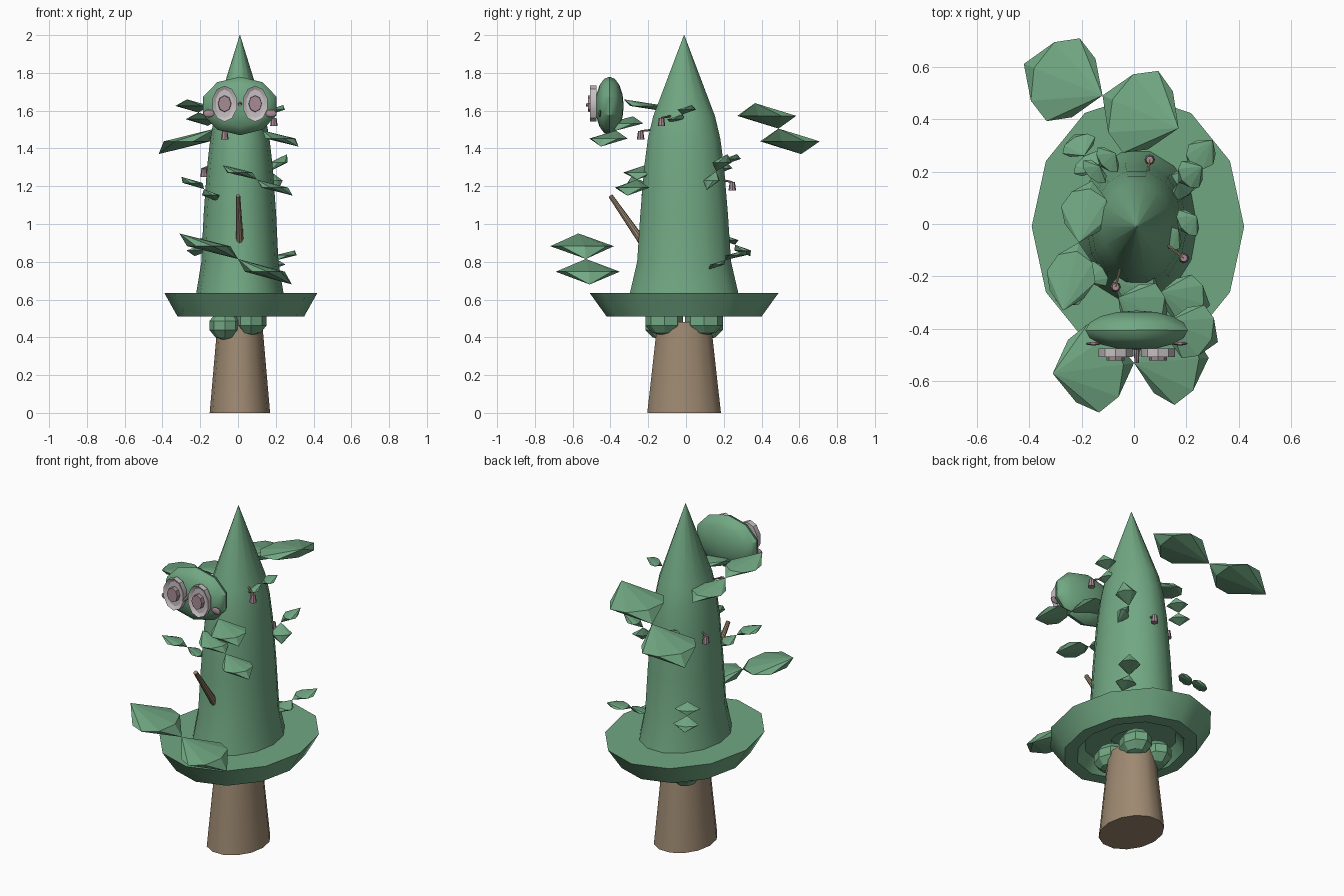
import bpy, bmesh, math
from mathutils import Vector, Matrix

if "Cube" in bpy.data.objects:
    bpy.data.objects.remove(bpy.data.objects["Cube"])


def material(name, rgb):
    m = bpy.data.materials.new(name)
    m.diffuse_color = (*rgb, 1)
    m.use_nodes = True
    m.node_tree.nodes["Principled BSDF"].inputs["Base Color"].default_value = m.diffuse_color
    return m


GREEN = material("leaf green", (0.165, 0.39, 0.225))
BROWN = material("bark brown", (0.34, 0.25, 0.165))
GREY = material("pale grey", (0.58, 0.53, 0.55))
PINK = material("dusty pink", (0.39, 0.26, 0.30))


def finish(bm, name, mat, angle=35):
    """Turn a bmesh into an object, smooth below the given angle."""
    bmesh.ops.recalc_face_normals(bm, faces=bm.faces)
    me = bpy.data.meshes.new(name)
    bm.to_mesh(me)
    bm.free()
    me.materials.append(mat)
    if angle:
        me.shade_smooth()
        me.set_sharp_from_angle(angle=math.radians(angle))
    ob = bpy.data.objects.new(name, me)
    bpy.context.collection.objects.link(ob)
    return ob


def lathe(name, mat, profile, center, sides=12, closed=False):
    """Elliptical rings (rx, ry, z) stacked around an upright axis."""
    bm = bmesh.new()
    rings = []
    for rx, ry, z in profile:
        rings.append([bm.verts.new((center[0] + rx * math.cos(a), center[1] + ry * math.sin(a), z))
                      for a in (2 * math.pi * i / sides for i in range(sides))])
    pairs = list(zip(rings, rings[1:]))
    if closed:
        pairs.append((rings[-1], rings[0]))
    else:
        bm.faces.new(rings[0])
        bm.faces.new(rings[-1])
    for a, b in pairs:
        for i in range(sides):
            j = (i + 1) % sides
            bm.faces.new((a[i], a[j], b[j], b[i]))
    return finish(bm, name, mat)


def rod(name, mat, a, b, r1, r2, sides=10, scale=(1, 1, 1)):
    """Tapered cylinder between two points; scale stretches it about its middle."""
    a, b = Vector(a), Vector(b)
    bm = bmesh.new()
    bmesh.ops.create_cone(bm, cap_ends=True, segments=sides, radius1=r1, radius2=r2, depth=(b - a).length)
    rot = (b - a).to_track_quat('Z', 'Y').to_matrix().to_4x4()
    bmesh.ops.transform(bm, verts=bm.verts,
                        matrix=Matrix.Translation((a + b) / 2) @ Matrix.Diagonal((*scale, 1)) @ rot)
    return finish(bm, name, mat)


def ellipsoid(name, mat, center, size, u=10, v=8, pole_y=False, angle=35):
    bm = bmesh.new()
    bmesh.ops.create_uvsphere(bm, u_segments=u, v_segments=v, radius=1)
    rot = Matrix.Rotation(math.pi / 2, 4, 'X') if pole_y else Matrix()
    bmesh.ops.transform(bm, verts=bm.verts,
                        matrix=Matrix.Translation(center) @ Matrix.Diagonal((*size, 1)) @ rot)
    return finish(bm, name, mat, angle)


def leaf(name, base, tip, half_width):
    """Sheared double pyramid: a level eight-sided ring with the joint and the tip as its points."""
    base, tip = Vector(base), Vector(tip)
    mid = (base + tip) / 2
    flat = Vector((tip.x - base.x, tip.y - base.y, 0))
    reach = max(flat.length * 0.37, half_width * 0.5)
    along = flat.normalized()
    side = Vector((-along.y, along.x, 0))
    bm = bmesh.new()
    ring = [bm.verts.new(mid + along * reach * math.cos(a) + side * half_width * math.sin(a))
            for a in (math.pi / 4 * i for i in range(8))]
    ends = [bm.verts.new(base), bm.verts.new(tip)]
    for i in range(8):
        for e in ends:
            bm.faces.new((ring[i], ring[(i + 1) % 8], e))
    return finish(bm, name, GREEN, 0)


# Trunk and tapering tree crown
lathe("trunk", BROWN, [(0.16, 0.20, 0), (0.118, 0.145, 0.48)], (0.01, -0.01), 14)
lathe("crown", GREEN, [(0.235, 0.30, 0.6), (0.23, 0.293, 0.64), (0.204, 0.255, 0.8), (0.192, 0.238, 1.05),
                       (0.174, 0.217, 1.3), (0.157, 0.197, 1.45), (0.135, 0.168, 1.57),
                       (0.001, 0.001, 2.0)], (0.01, -0.01), 14)

# Brim, hollow underneath
lathe("brim", GREEN, [(0.405, 0.50, 0.635), (0.335, 0.41, 0.51), (0.27, 0.33, 0.51),
                      (0.23, 0.28, 0.57), (0.1, 0.12, 0.57), (0.1, 0.12, 0.635)], (0.015, -0.01), 12, True)

# Foliage lumps below the brim
for sx in (-1, 1):
    for sy in (-1, 1):
        ellipsoid("foliage_lump", GREEN, (0.07 * sx, -0.01 + 0.105 * sy, 0.475 + 0.012 * sx),
                  (0.085, 0.105, 0.078), 8, 5, angle=0)

# Leaf pairs: joint, first tip, second tip, half width
leaf_pairs = [
    ((0, -0.53, 0.815), (-0.31, -0.57, 0.95), (0.285, -0.51, 0.68), 0.17),
    ((-0.12, 0.49, 1.505), (-0.42, 0.61, 1.37), (0.17, 0.365, 1.64), 0.17),
    ((-0.21, -0.07, 1.59), (-0.27, -0.33, 1.66), (-0.16, 0.165, 1.52), 0.095),
    ((0.13, -0.37, 1.495), (0.32, -0.45, 1.41), (-0.06, -0.28, 1.57), 0.11),
    ((0.10, -0.26, 1.235), (0.29, -0.31, 1.15), (-0.08, -0.22, 1.31), 0.095),
    ((-0.18, -0.22, 1.185), (-0.30, -0.29, 1.25), (-0.11, -0.16, 1.12), 0.06),
    ((0.17, -0.02, 1.58), (0.24, 0.03, 1.63), (0.10, -0.08, 1.53), 0.06),
    ((0.17, 0.16, 1.28), (0.26, 0.22, 1.37), (0.21, 0.11, 1.18), 0.06),
    ((0.21, 0.21, 0.81), (0.30, 0.32, 0.86), (0.18, 0.12, 0.76), 0.06),
    ((-0.19, 0.26, 0.89), (-0.23, 0.34, 0.83), (-0.15, 0.20, 0.94), 0.07),
    ((-0.13, 0.22, 1.32), (-0.07, 0.27, 1.37), (-0.17, 0.18, 1.27), 0.06),
]
for joint, tip_a, tip_b, w in leaf_pairs:
    leaf("leaf", joint, tip_a, w)
    leaf("leaf", joint, tip_b, w)

# Stick pointing up out of the front
rod("stick", BROWN, (0.01, -0.22, 0.89), (0, -0.40, 1.15), 0.022, 0.012)

# Small hanging buds on thin stems
for x, y, z, sx, sy in [(-0.07, -0.24, 1.47, -0.04, -0.12), (0.19, -0.13, 1.54, 0.1, -0.06),
                        (0.06, 0.245, 1.20, 0.05, 0.18), (-0.18, 0.07, 1.27, -0.12, 0.05)]:
    rod("bud", PINK, (x, y, z - 0.022), (x, y, z + 0.022), 0.02, 0.014, 8)
    rod("bud_stem", BROWN, (sx, sy, z + 0.035), (x, y, z + 0.022), 0.006, 0.005, 6)

# Round face floating in front of the crown
ellipsoid("head", GREEN, (0.01, -0.405, 1.625), (0.205, 0.075, 0.155), 10, 8, True)

# Eyes: raised ring, lens and pupil, with a cheek beside each
for s in (-1, 1):
    x, z = 0.01 + s * 0.081, 1.637
    ring = rod("eye_ring", GREY, (x, -0.475, z), (x, -0.507, z), 0.068, 0.068, 10, (1, 1, 1.4))
    bm = bmesh.new()
    bm.from_mesh(ring.data)
    front = [f for f in bm.faces if len(f.verts) > 4 and f.calc_center_median().y < -0.5]
    bmesh.ops.inset_region(bm, faces=front, thickness=0.02)
    bmesh.ops.translate(bm, verts=list(front[0].verts), vec=(0, 0.012, 0))
    bm.to_mesh(ring.data)
    bm.free()
    ring.data.set_sharp_from_angle(angle=math.radians(30))
    rod("pupil", PINK, (x, -0.485, z), (x, -0.52, z), 0.036, 0.034, 8, (1, 1, 1.25))
    ellipsoid("cheek", PINK, (0.01 + s * 0.165, -0.456, 1.585), (0.03, 0.007, 0.02), 10, 6)

# Beak between the eyes
rod("beak", PINK, (0.01, -0.46, 1.637), (0.01, -0.53, 1.63), 0.012, 0.008, 8)
